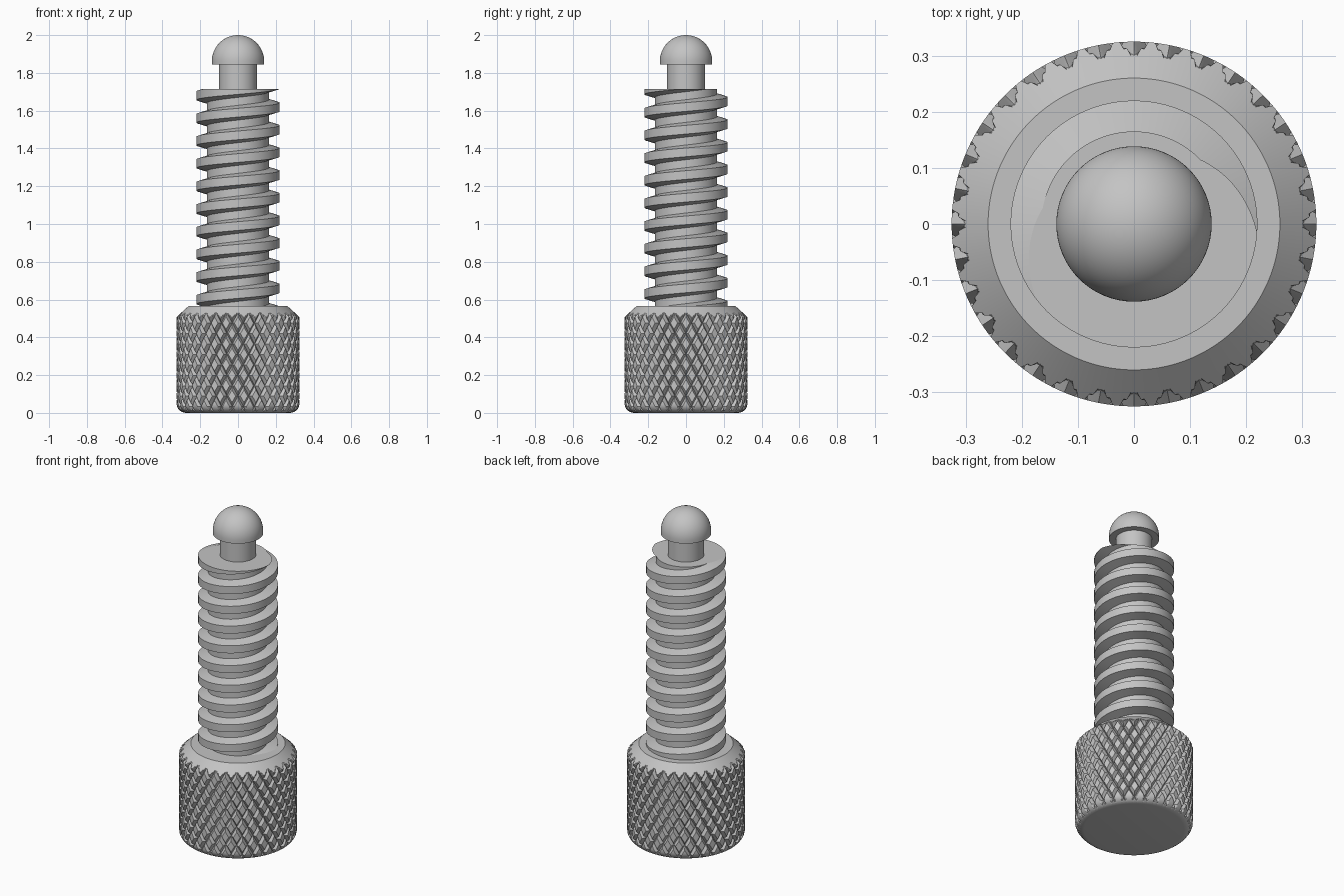
import bpy, bmesh
from math import sin, cos, pi, atan2, hypot, sqrt, radians

cube = bpy.data.objects.get("Cube")
if cube:
    bpy.data.objects.remove(cube, do_unlink=True)

steel = bpy.data.materials.new("steel_grey")
steel.use_nodes = True
GREY = (0.55, 0.55, 0.55, 1)
steel.diffuse_color = GREY
steel.node_tree.nodes["Principled BSDF"].inputs["Base Color"].default_value = GREY


def finish(bm, name, angle=15):
    """Turn a bmesh into a smooth-shaded object that keeps sharp edges."""
    bmesh.ops.recalc_face_normals(bm, faces=bm.faces)
    mesh = bpy.data.meshes.new(name)
    bm.to_mesh(mesh)
    bm.free()
    obj = bpy.data.objects.new(name, mesh)
    bpy.context.collection.objects.link(obj)
    mesh.materials.append(steel)
    bpy.ops.object.select_all(action='DESELECT')
    obj.select_set(True)
    bpy.context.view_layer.objects.active = obj
    bpy.ops.object.shade_smooth_by_angle(angle=radians(angle))
    return obj


def ring(bm, r, z, n):
    return [bm.verts.new((r * cos(2 * pi * j / n), r * sin(2 * pi * j / n), z))
            for j in range(n)]


def bridge(bm, rings):
    """Skin neighbouring rings with quads and return the faces."""
    n = len(rings[0])
    return [bm.faces.new((a[j], a[(j + 1) % n], b[(j + 1) % n], b[j]))
            for a, b in zip(rings, rings[1:]) for j in range(n)]


# Knurled head: a fine cylinder whose radius is cut by crossing V grooves
HEAD_R, HEAD_TOP, FILLET, GROOVE = 0.325, 0.567, 0.05, 0.022
COLS, PERIOD, STEP, ROWS, EDGE_ROW = 320, 10, 0.01105, 48, 46
EDGE_Z = EDGE_ROW * STEP
SLOPE = (HEAD_R - 0.26) / (HEAD_TOP - EDGE_Z)


def groove(t):
    d = abs((t + PERIOD / 2) % PERIOD - PERIOD / 2)
    return max(0, 1 - d / 2)


def head_radius(col, row):
    z = row * STEP
    body = HEAD_R
    if z < FILLET:
        body -= FILLET - sqrt(FILLET ** 2 - (FILLET - z) ** 2)
    elif z > EDGE_Z:
        body -= (z - EDGE_Z) * SLOPE
    rise = row - ROWS
    cut = max(groove(col + rise), groove(col - rise))
    return min(body, HEAD_R - GROOVE * cut)


bm = bmesh.new()
knurl = [ring(bm, HEAD_R, i * STEP, COLS) for i in range(1, ROWS + 1)]
bmesh.ops.poke(bm, faces=bridge(bm, knurl))
for v in bm.verts:
    col = atan2(v.co.y, v.co.x) * COLS / (2 * pi)
    k = head_radius(round(col * 2) / 2, round(v.co.z / STEP * 2) / 2) / hypot(v.co.x, v.co.y)
    v.co.x *= k
    v.co.y *= k
# Plain rounded bottom edge and plain top of the chamfer
bottom = [ring(bm, HEAD_R - FILLET * (1 - sin(radians(a))),
               FILLET * (1 - cos(radians(a))), COLS) for a in (0, 13, 26)]
rim = ring(bm, 0.26, HEAD_TOP, COLS)
bridge(bm, bottom + [knurl[0]])
bridge(bm, [knurl[-1], rim])
bm.faces.new(bottom[0][::-1])
bm.faces.new(rim)
finish(bm, "knurled_head")

# Threaded shaft: one helical strip of root, flank, crest, flank, trimmed flat
CORE_R, CREST_R, PITCH, TURN = 0.165, 0.22, 0.12, 96
SHAFT_LOW, SHAFT_TOP = 0.56, 1.715
CREST_Z = SHAFT_TOP - PITCH * 287 / 360      # crest centre on the +x side
section = [(CORE_R, -0.039), (CREST_R, -0.023), (CREST_R, 0.023),
           (CORE_R, 0.039), (CORE_R, PITCH - 0.039)]
bm = bmesh.new()
strip = []
for k in range(-12 * TURN, 3 * TURN + 1):
    a = 2 * pi * k / TURN
    rise = CREST_Z + PITCH * k / TURN
    strip.append([bm.verts.new((r * cos(a), r * sin(a), rise + dz)) for r, dz in section])
for a, b in zip(strip, strip[1:]):
    for i in range(len(section) - 1):
        bm.faces.new((a[i], b[i], b[i + 1], a[i + 1]))
bmesh.ops.remove_doubles(bm, verts=bm.verts, dist=0.0001)
for z, up in ((SHAFT_TOP, 1), (SHAFT_LOW, -1)):
    bmesh.ops.bisect_plane(bm, geom=bm.verts[:] + bm.edges[:] + bm.faces[:], dist=0.00001,
                           plane_co=(0, 0, z), plane_no=(0, 0, up), clear_outer=True)
bmesh.ops.holes_fill(bm, edges=[e for e in bm.edges if e.is_boundary], sides=0)
finish(bm, "threaded_shaft")

# Pin neck and domed tip
DOME_R, DOME_LOW, DOME_Z, ARC, SIDES = 0.1385, 1.845, 1.8615, 20, 64
profile = [(0.1, 1.70), (0.1, DOME_LOW), (DOME_R, DOME_LOW)]
profile += [(DOME_R * cos(pi / 2 * i / ARC), DOME_Z + DOME_R * sin(pi / 2 * i / ARC))
            for i in range(ARC)]
bm = bmesh.new()
rings = [ring(bm, r, z, SIDES) for r, z in profile]
bridge(bm, rings)
bm.faces.new(rings[0][::-1])
tip = bm.verts.new((0, 0, DOME_Z + DOME_R))
for j in range(SIDES):
    bm.faces.new((rings[-1][j], rings[-1][(j + 1) % SIDES], tip))
finish(bm, "domed_pin", 30)
